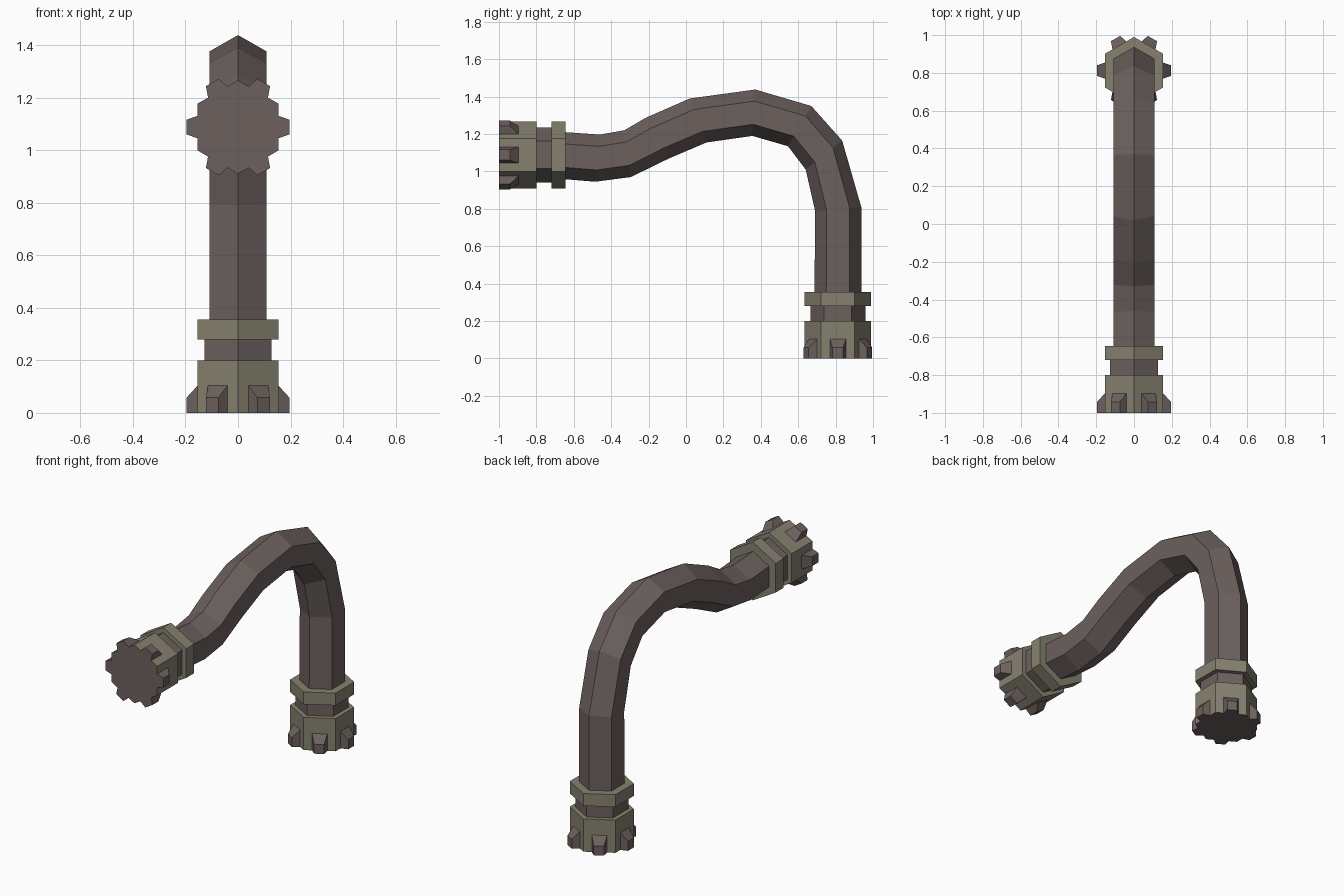
import bpy, bmesh, math
from mathutils import Matrix, Vector

if "Cube" in bpy.data.objects:
    bpy.data.objects.remove(bpy.data.objects["Cube"])


def material(name, col):
    m = bpy.data.materials.new(name)
    m.diffuse_color = (*col, 1)
    m.use_nodes = True
    m.node_tree.nodes["Principled BSDF"].inputs["Base Color"].default_value = m.diffuse_color
    return m


BROWN = material("brown metal", (0.150, 0.119, 0.112))
OLIVE = material("olive metal", (0.238, 0.219, 0.159))


def finish(bm, name, mats, matrix=Matrix()):
    bmesh.ops.recalc_face_normals(bm, faces=bm.faces)
    me = bpy.data.meshes.new(name)
    bm.to_mesh(me)
    bm.free()
    for m in mats:
        me.materials.append(m)
    ob = bpy.data.objects.new(name, me)
    ob.matrix_world = matrix
    bpy.context.collection.objects.link(ob)
    return ob


def loft(bm, rings):
    """Skin a list of equal-length vertex rings and cap both ends."""
    vs = [[bm.verts.new(p) for p in r] for r in rings]
    n = len(vs[0])
    for a, b in zip(vs, vs[1:]):
        for i in range(n):
            bm.faces.new((a[i], a[(i + 1) % n], b[(i + 1) % n], b[i]))
    bm.faces.new(vs[0][::-1])
    bm.faces.new(vs[-1])


def hex_ring(r, z):
    return [(r * math.sin(i * math.pi / 3), r * math.cos(i * math.pi / 3), z) for i in range(6)]


def hex_prism(name, r, z0, z1, mats, matrix, cap=False):
    bm = bmesh.new()
    loft(bm, [hex_ring(r, z0), hex_ring(r, z1)])
    ob = finish(bm, name, mats, matrix)
    if cap:  # outer end face takes the second colour
        for p in ob.data.polygons:
            if p.normal.z < -0.9:
                p.material_index = 1


# Bent hexagonal pipe: outer and inner ridge (y, z) at each bend
bends = [((-0.69, 1.213), (-0.69, 0.962)), ((-0.46, 1.197), (-0.485, 0.945)),
         ((-0.33, 1.22), (-0.295, 0.97)), ((-0.215, 1.287), (-0.09, 1.07)),
         ((0.02, 1.39), (0.11, 1.155)), ((0.37, 1.438), (0.355, 1.19)),
         ((0.67, 1.35), (0.545, 1.135)), ((0.835, 1.165), (0.64, 1.01)),
         ((0.937, 0.81), (0.69, 0.79)), ((0.937, 0.31), (0.687, 0.31))]
W = 0.109
rings = []
for o, i in bends:
    o, i = Vector((0, *o)), Vector((0, *i))
    q, s, x = o.lerp(i, 0.25), o.lerp(i, 0.75), Vector((W, 0, 0))
    rings.append([o, q + x, s + x, i, s - x, q - x])
bm = bmesh.new()
loft(bm, rings)
finish(bm, "pipe", [BROWN])


# Flange fitting: base, neck, collar ring and six tapered studs
def fitting(name, matrix):
    hex_prism(name + "_base", 0.178, 0, 0.2, [OLIVE, BROWN], matrix, cap=True)
    hex_prism(name + "_neck", 0.147, 0.19, 0.29, [BROWN], matrix)
    hex_prism(name + "_collar", 0.178, 0.28, 0.355, [OLIVE], matrix)
    bm = bmesh.new()
    for k in range(6):
        rot = Matrix.Rotation(k * math.pi / 3, 3, 'Z')
        quads = []
        for x, w, h in ((0.150, 0.044, 0.108), (0.196, 0.028, 0.058)):
            quads.append([rot @ Vector(p) for p in
                          ((x, -w, 0), (x, w, 0), (x, w, h), (x, -w, h))])
        loft(bm, quads)
    finish(bm, name + "_studs", [BROWN], matrix)


fitting("floor_fitting", Matrix.Translation((0, 0.812, 0)))
fitting("wall_fitting", Matrix.Translation((0, -1, 1.088)) @ Matrix.Rotation(-math.pi / 2, 4, 'X'))
